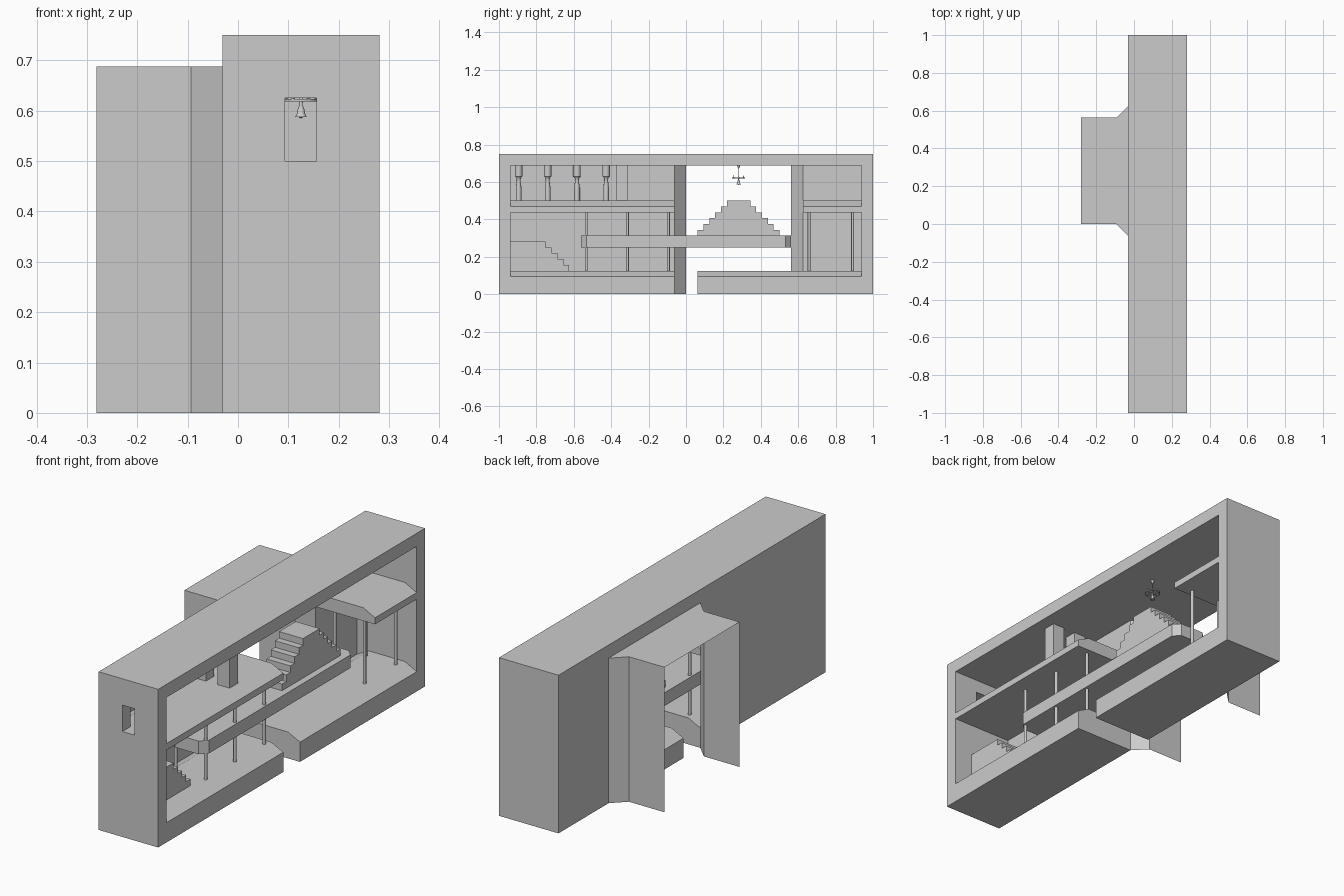
import bpy, bmesh, math
from mathutils import Vector

if "Cube" in bpy.data.objects:
    bpy.data.objects.remove(bpy.data.objects["Cube"])

U = 1 / 32                      # building grid
XL, XR, XC = -U, 9 * U, 4 * U   # hall back, open side, centre line
grey = bpy.data.materials.new("plain_grey")
grey.diffuse_color = (0.6, 0.6, 0.6, 1)
grey.use_nodes = True
grey.node_tree.nodes["Principled BSDF"].inputs["Base Color"].default_value = grey.diffuse_color


def finish(name, bm, smooth=False):
    me = bpy.data.meshes.new(name)
    bm.to_mesh(me)
    bm.free()
    ob = bpy.data.objects.new(name, me)
    bpy.context.collection.objects.link(ob)
    me.materials.append(grey)
    if smooth:
        for o in bpy.context.selected_objects:
            o.select_set(False)
        ob.select_set(True)
        bpy.context.view_layer.objects.active = ob
        bpy.ops.object.shade_smooth_by_angle(angle=math.radians(40))
    return ob


def prism(name, pts, axis, a, b):
    """Extrude a 2D outline along an axis from a to b."""
    def put(p):
        c = list(p)
        c.insert(axis, a)
        return c
    bm = bmesh.new()
    f = bm.faces.new([bm.verts.new(put(p)) for p in pts])
    new = bmesh.ops.extrude_face_region(bm, geom=[f])["geom"]
    d = Vector((0, 0, 0))
    d[axis] = b - a
    bmesh.ops.translate(bm, vec=d, verts=[v for v in new if isinstance(v, bmesh.types.BMVert)])
    bmesh.ops.recalc_face_normals(bm, faces=bm.faces)
    return finish(name, bm)


def box(name, x0, x1, y0, y1, z0, z1):
    return prism(name, [(x0, y0), (x1, y0), (x1, y1), (x0, y1)], 2, z0, z1)


def sheets(name, polys):
    bm = bmesh.new()
    for poly in polys:
        bm.faces.new([bm.verts.new(p) for p in poly])
    bmesh.ops.remove_doubles(bm, verts=bm.verts, dist=1e-5)
    return finish(name, bm)


def lathe(name, prof, x, y, n=16):
    """Spin (radius, z) points round a vertical axis."""
    bm = bmesh.new()
    vs = [bm.verts.new((x + r, y, z)) for r, z in prof]
    es = [bm.edges.new(e) for e in zip(vs, vs[1:])]
    bmesh.ops.spin(bm, geom=vs + es, cent=(x, y, 0), axis=(0, 0, 1), angle=2 * math.pi, steps=n)
    bmesh.ops.remove_doubles(bm, verts=bm.verts, dist=1e-5)
    bmesh.ops.recalc_face_normals(bm, faces=bm.faces)
    return finish(name, bm, True)


# Outer shell: end walls, roof and split ground slab, open on the right
half = [(2 * U, 0), (2 * U, 3 * U), (30 * U, 3 * U), (30 * U, 22 * U)]
outline = ([(1, 0), (1, 24 * U), (-1, 24 * U), (-1, 0)]
           + [(-y, z) for y, z in half] + [(y, z) for y, z in reversed(half)])
shell = prism("hall_shell", outline, 0, XL, XR)

# Window hole through the front end wall
cutter = box("window_cutter", 3 * U, 5 * U, -1.1, -0.9, 16 * U, 20 * U)
cutter.hide_render = True
cutter.hide_viewport = True
mod = shell.modifiers.new("window", "BOOLEAN")
mod.operation = "DIFFERENCE"
mod.solver = "EXACT"
mod.object = cutter

# Thin back wall on both sides of the doorway
sheets("back_wall", [[(XL, y0, 3 * U), (XL, y0, 22 * U), (XL, y1, 22 * U), (XL, y1, 3 * U)]
                     for y0, y1 in ((-30 * U, -2 * U), (20 * U, 30 * U))])

# Open-ended entrance passage with splayed corners
near = [(XL, -2 * U), (-3 * U, 0), (-9 * U, 0)]
far = [(x, 18 * U - y) for x, y in near]
H = 22 * U
walls = [[(*p, 0), (*q, 0), (*q, H), (*p, H)] for s in (near, far) for p, q in zip(s, s[1:])]
roof = [(*p, H) for p in near + far[::-1]]
sheets("entrance_passage", walls + [roof])


# Floors with sloping long edges
def floor(name, z0, z1, y0, y1):
    prism(name, [(XL, z0), (XR, z0), (XR, z1 - U), (XR - 2 * U, z1), (XL + 2 * U, z1), (XL, z1 - U)],
          1, y0, y1)


floor("ground_floor_front", 2.9 * U, 4 * U, -30 * U, -2 * U)
floor("ground_floor_back", 2.9 * U, 4 * U, 2 * U, 30 * U)
floor("upper_floor_front", 14 * U, 16 * U, -30 * U, -2 * U)
floor("upper_floor_back", 14 * U, 16 * U, 20 * U, 30 * U)

# Walkway with clipped corners
quarter = [(3 * U, 17 * U), (2 * U, 18 * U)]
right = quarter + [(x, -y) for x, y in reversed(quarter)]
right = [(2 * U, 18 * U), (3 * U, 17 * U), (3 * U, -17 * U), (2 * U, -18 * U)]
prism("walkway", [(XC + x, y) for x, y in right] + [(XC - x, y) for x, y in reversed(right)],
      2, 8 * U, 10 * U)

# Double stair on the walkway
steps = []
for i in range(6):
    steps += [((2 + i) * U, (10 + i) * U), ((2 + i) * U, (11 + i) * U)]
prism("double_stair", steps + [(18 * U - y, z) for y, z in reversed(steps)], 0, 2 * U, 6 * U)

# Lower stair against the front end wall
steps = [(-30 * U, 4 * U), (-30 * U, 9 * U)]
for i in range(5):
    steps += [((-24 + i) * U, (9 - i) * U), ((-24 + i) * U, (8 - i) * U)]
prism("lower_stair", steps, 0, 2 * U, 6 * U)

# Slim posts under the upper floors, in two rows
for y in (-0.533, -0.313, -0.094, 0.658, 0.891):
    for x in (XC - 2.5 * U, XC + 2.5 * U):
        lathe("floor_post", [(0.0075, 4 * U), (0.0075, 14 * U)], x, y, 12)

# Square pillars and wall columns on the upper front floor
for x in (U, 5 * U):
    box("square_pillar", x, x + 2 * U, -12 * U, -10 * U, 16 * U, 22 * U)
for y in (-0.895, -0.74, -0.583, -0.427):
    lathe("wall_column", [(0.015, 0.49), (0.015, 0.57), (0.012, 0.59), (0.01, 0.61), (0.012, 0.622),
                          (0.02, 0.63), (0.02, H)], 0.0, y, 12)

# Chandelier: stem, lower bowl, ring, arms and candle cups
CY = 9 * U
lathe("chandelier_stem", [(0, H), (0.008, H), (0.006, 0.678), (0.0015, 0.672), (0.0015, 0.63),
                          (0.005, 0.622), (0.003, 0.612), (0.007, 0.602), (0.008, 0.594),
                          (0.012, 0.587), (0.005, 0.588), (0, 0.584)], XC, CY, 12)
lathe("chandelier_ring", [(0.031, 0.618), (0.034, 0.618), (0.034, 0.623), (0.031, 0.623),
                          (0.031, 0.618)], XC, CY, 24)
for i in range(6):
    a = i * math.pi / 3
    c, s = math.cos(a), math.sin(a)
    arm = prism("chandelier_arm", [(-0.001, 0.618), (0.001, 0.618), (0.001, 0.621), (-0.001, 0.621)],
                0, 0.002, 0.032)
    arm.location = (XC, CY, 0)
    arm.rotation_euler.z = a
    lathe("candle_cup", [(0, 0.62), (0.003, 0.622), (0.004, 0.627), (0.0015, 0.628), (0.0015, 0.634),
                         (0, 0.636)], XC + 0.03 * c, CY + 0.03 * s, 8)
